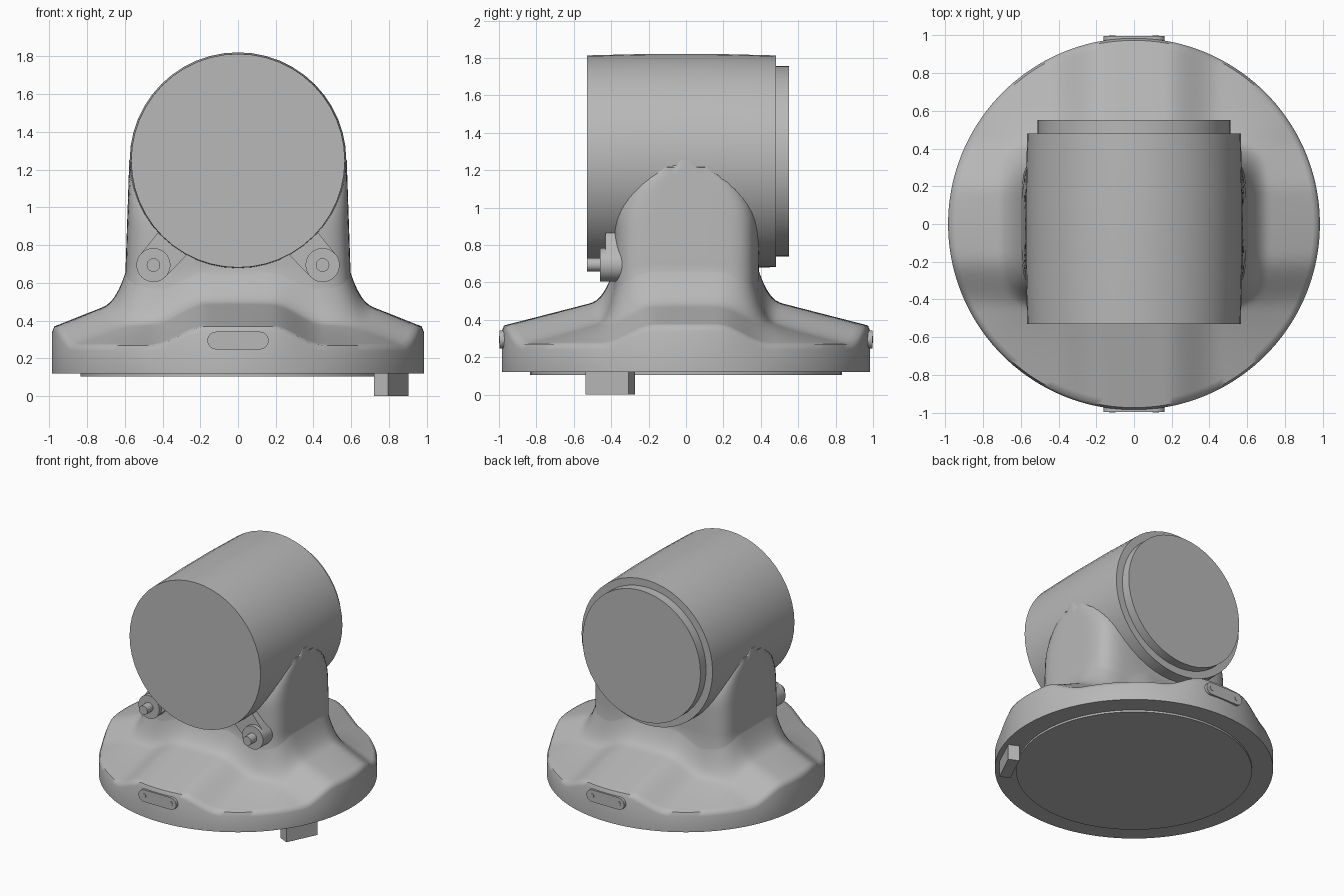
import bpy, bmesh, math
from mathutils import Matrix, Vector

if "Cube" in bpy.data.objects:
    bpy.data.objects.remove(bpy.data.objects["Cube"], do_unlink=True)

grey = bpy.data.materials.new("light grey")
grey.use_nodes = True
COLOR = (0.48, 0.48, 0.48, 1)
grey.diffuse_color = COLOR
grey.node_tree.nodes["Principled BSDF"].inputs["Base Color"].default_value = COLOR


def finish(name, bm, angle=35):
    bmesh.ops.recalc_face_normals(bm, faces=bm.faces)
    mesh = bpy.data.meshes.new(name)
    bm.to_mesh(mesh)
    bm.free()
    mesh.materials.append(grey)
    obj = bpy.data.objects.new(name, mesh)
    bpy.context.collection.objects.link(obj)
    bpy.ops.object.select_all(action="DESELECT")
    obj.select_set(True)
    bpy.context.view_layer.objects.active = obj
    bpy.ops.object.shade_smooth_by_angle(angle=math.radians(angle))
    return obj


def loft(name, rings, angle=35):
    """Skin a stack of equal-length point rings and cap both ends."""
    bm = bmesh.new()
    loops = [[bm.verts.new(p) for p in ring] for ring in rings]
    n = len(loops[0])
    for low, high in zip(loops, loops[1:]):
        for i in range(n):
            j = (i + 1) % n
            bm.faces.new((low[i], low[j], high[j], high[i]))
    bm.faces.new(loops[0])
    bm.faces.new(loops[-1])
    return finish(name, bm, angle)


def circle(r, n):
    return [(r * math.cos(math.tau * i / n), r * math.sin(math.tau * i / n)) for i in range(n)]


def lathe_y(name, profile, x, z, n=32):
    """Turned part along y; profile holds (y, radius) pairs."""
    return loft(name, [[(x + a, y, z + b) for a, b in circle(r, n)] for y, r in profile])


def hull_plate(name, points, y0, y1):
    """Convex outline in x, z, extruded from y0 to y1."""
    bm = bmesh.new()
    verts = [bm.verts.new((x, y, z)) for y in (y0, y1) for x, z in points]
    res = bmesh.ops.convex_hull(bm, input=verts)
    loose = [v for v in bm.verts if not v.link_faces]
    bmesh.ops.delete(bm, geom=loose, context="VERTS")
    bmesh.ops.dissolve_limit(bm, angle_limit=0.02, verts=bm.verts, edges=bm.edges)
    return finish(name, bm)


def lerp(a, b, t):
    return a + (b - a) * t


def smooth(a, b, v):
    t = min(1, max(0, (v - a) / (b - a)))
    return t * t * (3 - 2 * t)


# Housing: round foot with four raised lobes, sweeping up into an arched yoke
SEGS = 144
ANGLES = [math.tau * i / SEGS for i in range(SEGS)]
RIM = 0.985
TOWER_X, TOWER_Y = 0.595, 0.39


def tower_radius(t, a, b, n=6):
    return (abs(math.cos(t) / a) ** n + abs(math.sin(t) / b) ** n) ** (-1 / n)


def foot_point(t, s):
    inner = tower_radius(t, TOWER_X, TOWER_Y)
    r = lerp(RIM - 0.012, inner, s)
    x, y = r * math.cos(t), r * math.sin(t)
    lobe = 1 - smooth(0.17, 0.45, min(abs(x), abs(y)))
    z = lerp(lerp(0.27, 0.42, s), lerp(0.37, 0.52, s), lobe)
    z += 0.14 * max(0, 1 - (r - inner) / 0.13) ** 2.5
    return x, y, z


def rim_point(t, drop):
    x, y = RIM * math.cos(t), RIM * math.sin(t)
    return x, y, foot_point(t, 0)[2] - drop


rings = [[(RIM * math.cos(t), RIM * math.sin(t), 0.12) for t in ANGLES]]
rings.append([rim_point(t, 0.03) for t in ANGLES])
for k in range(25):
    s = 1 - (1 - k / 24) ** 1.5
    rings.append([foot_point(t, s) for t in ANGLES])
for k in range(15):
    z = lerp(0.70, 1.255, k / 14)
    a = lerp(TOWER_X, 0.576, k / 14)
    b = TOWER_Y * math.sqrt(1 - (max(0, z - 0.9) / 0.36) ** 2)
    rings.append([(tower_radius(t, a, b) * math.cos(t), tower_radius(t, a, b) * math.sin(t), z)
                  for t in ANGLES])
loft("housing", rings, 50)

# Slightly crowned barrel with a stepped rear cover
CENTRE_Z = 1.248
lathe_y("barrel", [(-0.53, 0.566), (-0.2, 0.574), (0.15, 0.574), (0.48, 0.566)], 0, CENTRE_Z, 48)
lathe_y("rear_cover", [(0.4, 0.51), (0.55, 0.51)], 0, CENTRE_Z, 48)

# Bottom plate
loft("bottom_plate", [[(x, y, z) for x, y in circle(0.835, 96)] for z in (0.105, 0.14)])

# Locating key under the foot
bm = bmesh.new()
place = (Matrix.Translation((0.8125, -0.405, 0.065)) @ Matrix.Rotation(math.radians(64.4), 4, "Z")
         @ Matrix.Diagonal((0.255, 0.081, 0.13, 1)))
bmesh.ops.create_cube(bm, size=1, matrix=place)
finish("locating_key", bm)

# Clamp lugs with bolts at the front of the yoke
for side, sx in (("left", 1), ("right", -1)):
    x, z = sx * 0.448, 0.695
    outline = [(x + a, z + b) for a, b in circle(0.09, 32)]
    outline += [(sx * 0.425, 0.865), (sx * 0.27, 0.75)]
    hull_plate(side + "_lug", outline, -0.43, -0.34)
    lathe_y(side + "_lug_boss", [(-0.46, 0.09), (-0.36, 0.09)], x, z)
    lathe_y(side + "_lug_bolt", [(-0.53, 0.036), (-0.44, 0.036)], x, z, 20)

# Rounded tabs with two screws on the front and back of the rim
for end, sy in (("front", -1), ("back", 1)):
    outline = [(cx + a, 0.295 + b) for cx in (-0.115, 0.115) for a, b in circle(0.047, 24)]
    hull_plate(end + "_tab", outline, sy * 0.94, sy * 0.996)
    for side, x in (("left", 0.115), ("right", -0.115)):
        lathe_y(end + "_tab_" + side + "_screw", [(sy * 0.98, 0.018), (sy * 1.0, 0.018)], x, 0.295, 16)
